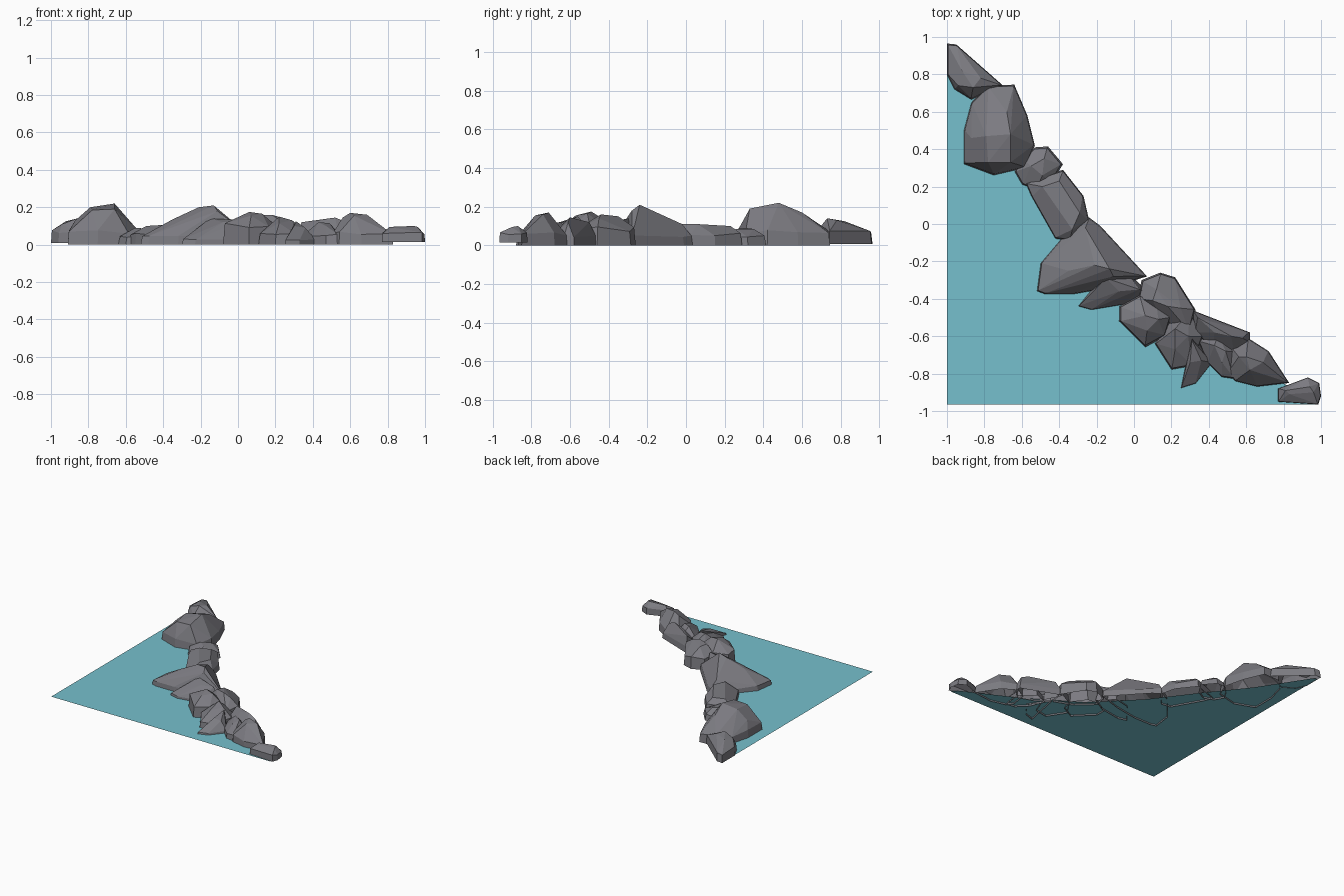
import bpy, bmesh, math
from mathutils import Vector


def material(name, rgb):
    m = bpy.data.materials.new(name)
    m.diffuse_color = (*rgb, 1)
    return m


ROCK = material("grey rock", (0.2, 0.198, 0.22))
WATER = material("teal water", (0.18, 0.53, 0.61))


def finish(bm, name, mat):
    me = bpy.data.meshes.new(name)
    bm.to_mesh(me)
    bm.free()
    me.materials.append(mat)
    ob = bpy.data.objects.new(name, me)
    bpy.context.collection.objects.link(ob)
    return ob


def rock(name, outline, crest, shoulder, inset=0.1, z0=0.0):
    """Faceted boulder: footprint ring, pulled-in shoulder ring and crest points, hollow below."""
    bm = bmesh.new()
    c = sum((Vector(p) for p in outline), Vector((0, 0))) / len(outline)
    for i, p in enumerate(outline):
        p = Vector(p)
        q = p.lerp(c, inset)
        bm.verts.new((p.x, p.y, z0))
        # slightly uneven shoulder so the facets look broken
        bm.verts.new((q.x, q.y, z0 + shoulder * (1 + 0.15 * math.sin(i * 2.4))))
    for p in crest:
        bm.verts.new(p)
    res = bmesh.ops.convex_hull(bm, input=bm.verts[:])
    loose = [v for v in bm.verts if not v.link_faces]
    bmesh.ops.delete(bm, geom=loose, context='VERTS')
    bmesh.ops.recalc_face_normals(bm, faces=bm.faces[:])
    # open underside
    under = [f for f in bm.faces if f.normal.z < -0.95]
    bmesh.ops.delete(bm, geom=under, context='FACES')
    bmesh.ops.dissolve_limit(bm, angle_limit=math.radians(6), verts=bm.verts[:], edges=bm.edges[:])
    return finish(bm, name, ROCK)


# water surface: corner pool whose far edge is hidden under the rocks
bm = bmesh.new()
shore = [(-1, -.965), (.97, -.965), (.93, -.92), (.5, -.7), (.1, -.45),
         (-.22, -.12), (-.46, .2), (-.72, .53), (-.96, .9), (-1, .93)]
bm.faces.new([bm.verts.new((x, y, 0.012)) for x, y in shore])
finish(bm, "water_surface", WATER)

# rock bank, from the back left to the front right
rock("rock_back_end",
     [(-1, .965), (-.95, .96), (-.80, .83), (-.70, .74), (-.87, .665), (-.96, .72), (-1, .80)],
     [(-.92, .82, .125), (-.86, .73, .14), (-.82, .78, .13), (-.94, .74, .11)], .06, .05, .008)
rock("rock_tall_back",
     [(-.91, .32), (-.75, .26), (-.58, .30), (-.53, .42), (-.57, .58), (-.64, .745),
      (-.78, .74), (-.87, .65), (-.91, .5)],
     [(-.66, .48, .22), (-.79, .47, .20), (-.78, .33, .185), (-.66, .33, .19),
      (-.68, .60, .17), (-.87, .46, .13)], .07, .03)
rock("rock_small_round",
     [(-.64, .28), (-.60, .35), (-.53, .41), (-.46, .415), (-.38, .32), (-.44, .22),
      (-.52, .18), (-.60, .21)],
     [(-.55, .31, .09), (-.48, .35, .085), (-.49, .26, .085)], .045, .08)
rock("rock_slab",
     [(-.58, .22), (-.55, .15), (-.42, -.08), (-.34, -.09), (-.24, .02), (-.27, .15), (-.38, .29), (-.44, .26)],
     [(-.49, .20, .10), (-.33, -.03, .11), (-.29, .06, .11), (-.40, .23, .10)], .055, .04)
rock("rock_large_middle",
     [(-.52, -.36), (-.50, -.21), (-.33, -.01), (-.24, .035), (-.18, -.01), (-.02, -.18),
      (.07, -.28), (-.12, -.34), (-.32, -.375), (-.48, -.375)],
     [(-.13, -.24, .21), (-.21, -.22, .20), (-.35, -.25, .135), (-.26, -.02, .11), (-.11, -.28, .18)],
     .045, .03)
rock("rock_wedge",
     [(-.30, -.44), (-.17, -.28), (-.04, -.25), (.07, -.36), (-.05, -.43), (-.23, -.46)],
     [(-.15, -.29, .14), (.03, -.35, .13), (-.08, -.36, .12)], .03, .04)
rock("rock_behind_middle",
     [(.04, -.30), (.14, -.26), (.22, -.285), (.33, -.46), (.30, -.58), (.15, -.52), (.02, -.40)],
     [(.12, -.35, .15), (.18, -.44, .16), (.25, -.45, .14), (.10, -.41, .155)], .085, .06)
rock("rock_round_front",
     [(-.08, -.44), (.03, -.38), (.12, -.39), (.20, -.50), (.17, -.60), (.06, -.66), (-.08, -.52)],
     [(.06, -.49, .175), (.13, -.51, .165), (.07, -.57, .155), (.01, -.49, .15)], .10, .07)
rock("rock_lower_front",
     [(.11, -.64), (.19, -.52), (.30, -.46), (.37, -.60), (.31, -.76), (.20, -.78)],
     [(.22, -.56, .15), (.29, -.60, .13), (.22, -.67, .115)], .06, .06)
rock("rock_spike",
     [(.25, -.88), (.29, -.68), (.31, -.58), (.42, -.74), (.33, -.855)],
     [(.31, -.62, .125), (.30, -.74, .10), (.36, -.73, .09)], .025, .05)
rock("rock_flat_shelf",
     [(.31, -.46), (.46, -.53), (.62, -.58), (.62, -.63), (.54, -.70), (.42, -.66), (.32, -.58)],
     [(.34, -.50, .12), (.52, -.60, .145), (.43, -.58, .125), (.58, -.61, .12)], .05, .05)
rock("rock_filler",
     [(.34, -.62), (.45, -.58), (.56, -.68), (.54, -.83), (.47, -.82), (.39, -.74)],
     [(.43, -.65, .12), (.49, -.68, .115), (.47, -.74, .10)], .05, .07)
rock("rock_front_right",
     [(.50, -.79), (.52, -.66), (.61, -.61), (.72, -.68), (.83, -.85), (.66, -.87), (.54, -.84)],
     [(.60, -.71, .17), (.69, -.74, .16), (.62, -.78, .155), (.56, -.71, .145), (.76, -.79, .10)], .06, .04)
rock("rock_front_end",
     [(.77, -.95), (.77, -.88), (.85, -.85), (.93, -.82), (.99, -.85), (1, -.92), (.985, -.965)],
     [(.81, -.89, .095), (.94, -.87, .10), (.96, -.90, .095), (.83, -.91, .09)], .045, .03, .015)
